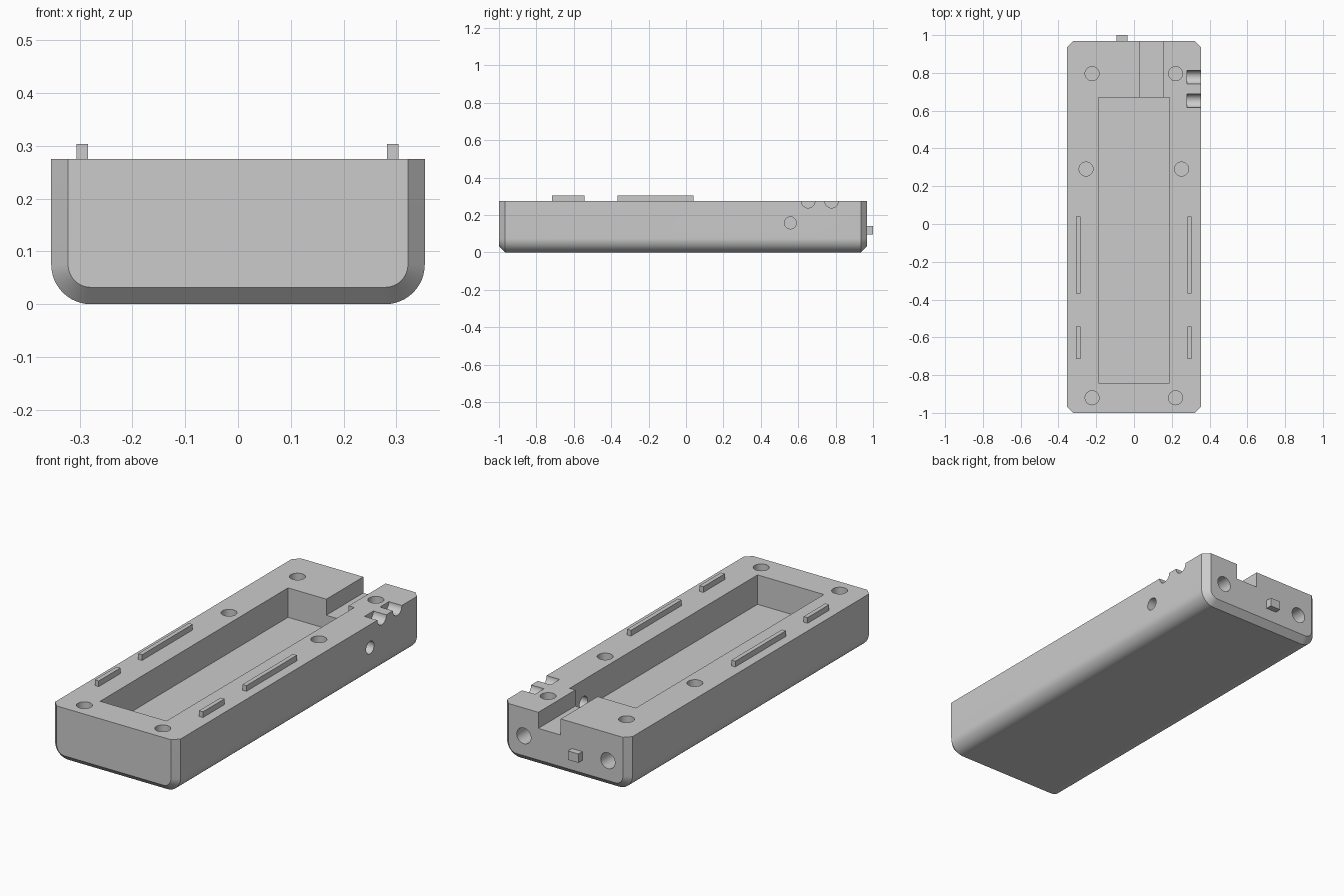
import bpy, bmesh, math
from mathutils import Matrix, Vector

cube = bpy.data.objects.get("Cube")
if cube:
    bpy.data.objects.remove(cube, do_unlink=True)

grey = bpy.data.materials.new("plain grey")
grey.use_nodes = True
colour = (0.6, 0.6, 0.6, 1)
grey.diffuse_color = colour
grey.node_tree.nodes["Principled BSDF"].inputs["Base Color"].default_value = colour

HALF, TOP, CUT, ROUND = 0.354, 0.275, 0.032, 0.075
FRONT, BACK = -1.0, 0.968


def finish(name, bm):
    bmesh.ops.recalc_face_normals(bm, faces=bm.faces)
    mesh = bpy.data.meshes.new(name)
    bm.to_mesh(mesh)
    bm.free()
    mesh.materials.append(grey)
    ob = bpy.data.objects.new(name, mesh)
    bpy.context.collection.objects.link(ob)
    return ob


def box(name, x, y, z):
    bm = bmesh.new()
    bmesh.ops.create_cube(bm, size=1)
    for v in bm.verts:
        v.co = Vector([r[0] + (c + 0.5) * (r[1] - r[0]) for c, r in zip(v.co, (x, y, z))])
    return finish(name, bm)


def rod(name, start, end, radius):
    a, b = Vector(start), Vector(end)
    turn = (b - a).to_track_quat('Z', 'Y').to_matrix().to_4x4()
    bm = bmesh.new()
    bmesh.ops.create_cone(bm, cap_ends=True, segments=40, radius1=radius, radius2=radius,
                          depth=(b - a).length, matrix=Matrix.Translation((a + b) / 2) @ turn)
    return finish(name, bm)


def section(bm, y, inset):
    """U-shaped cross-section with rounded lower corners."""
    w, r, n = HALF - inset, ROUND - inset, 12
    right = [(w - r + r * math.cos(i * math.pi / 2 / n),
              ROUND - r * math.sin(i * math.pi / 2 / n)) for i in range(n + 1)]
    outline = [(w, TOP)] + right
    outline += [(-x, z) for x, z in reversed(outline)]
    return [bm.verts.new((x, y, z)) for x, z in outline]


# Tray body, with both ends chamfered on the sides and bottom
bm = bmesh.new()
rings = [section(bm, y, i) for y, i in
         ((FRONT, CUT), (FRONT + CUT, 0), (BACK - CUT, 0), (BACK, CUT))]
for a, b in zip(rings, rings[1:]):
    for i in range(len(a)):
        j = (i + 1) % len(a)
        bm.faces.new((a[i], a[j], b[j], b[i]))
bm.faces.new(rings[0])
bm.faces.new(rings[-1])
body = finish("tray_body", bm)

# Main pocket and the channel leading out of the back
cutters = [
    box("pocket_cutter", (-0.187, 0.187), (-0.843, 0.67), (0.125, 0.4)),
    box("channel_cutter", (0.029, 0.155), (0.6, 1.1), (0.193, 0.4)),
]
# Screw holes in the rim
for x, y in ((0.221, 0.796), (0.253, 0.291), (0.221, -0.92)):
    for s in (-1, 1):
        cutters.append(rod("screw_hole_cutter", (s * x - 0.001, y, 0.18),
                           (s * x - 0.001, y, 0.4), 0.037))
# Round holes in the back
for s in (-1, 1):
    cutters.append(rod("back_hole_cutter", (s * 0.237, 0.86, 0.133),
                       (s * 0.237, 1.1, 0.133), 0.04))
# Half-round side notches and the hole through the side wall
for y in (0.653, 0.778):
    cutters.append(rod("side_notch_cutter", (0.281, y, 0.274), (0.45, y, 0.274), 0.036))
cutters.append(rod("side_hole_cutter", (0.1, 0.558, 0.158), (0.45, 0.558, 0.158), 0.032))

bpy.context.view_layer.objects.active = body
for cutter in cutters:
    mod = body.modifiers.new("cut", 'BOOLEAN')
    mod.operation, mod.solver, mod.object = 'DIFFERENCE', 'EXACT', cutter
    bpy.ops.object.modifier_apply(modifier=mod.name)
    bpy.data.objects.remove(cutter, do_unlink=True)

bpy.ops.object.select_all(action='DESELECT')
body.select_set(True)
bpy.ops.object.shade_smooth_by_angle(angle=math.radians(30))

# Raised locating ridges on the rim
for side, x in (("right", -0.295), ("left", 0.293)):
    for part, y in (("long", (-0.367, 0.04)), ("short", (-0.716, -0.542))):
        box(f"{side}_{part}_ridge", (x - 0.011, x + 0.011), y, (TOP - 0.005, 0.304))

# Small peg on the back
box("back_peg", (-0.093, -0.034), (0.95, 1.0), (0.096, 0.141))
